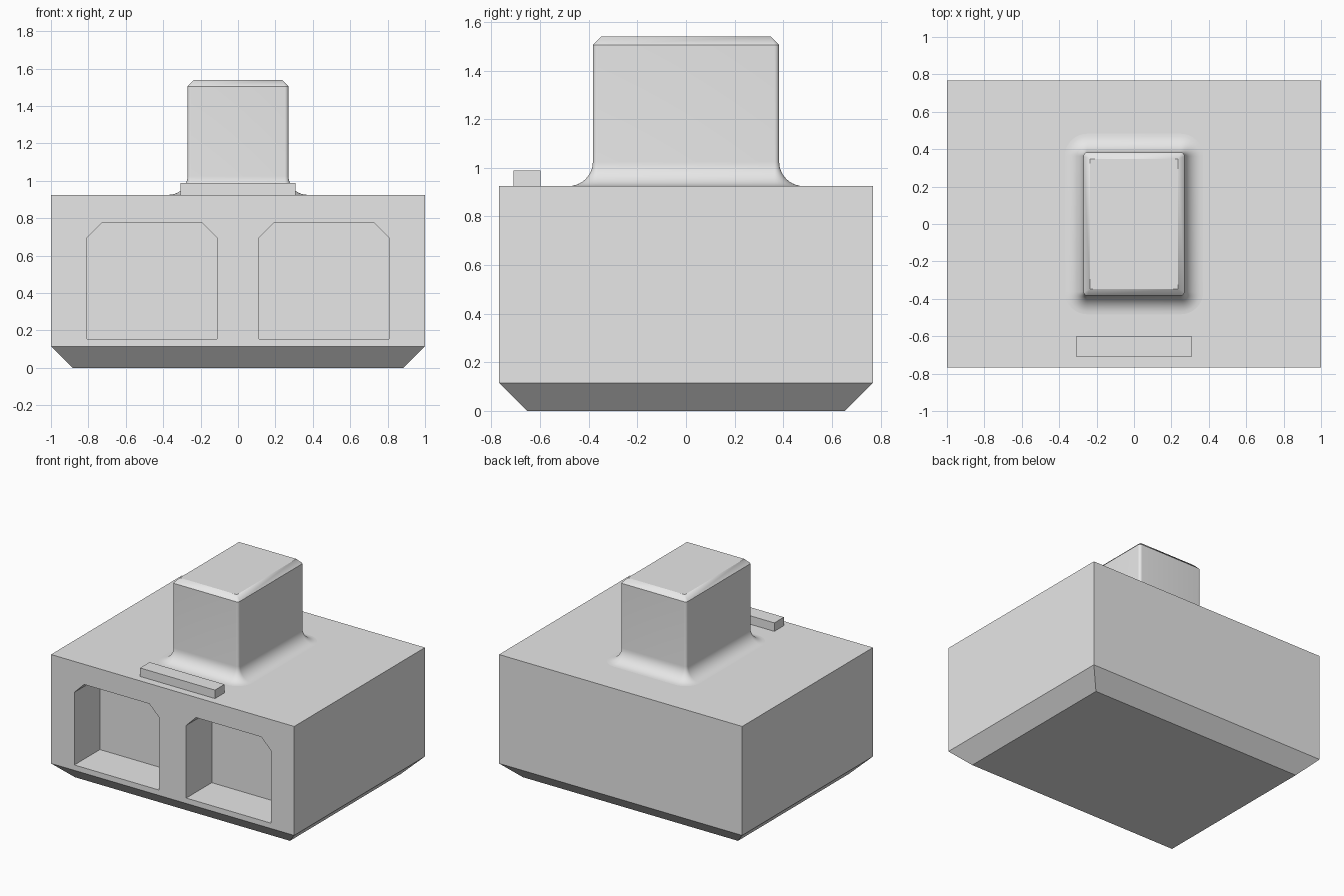
import bpy, bmesh, math

if "Cube" in bpy.data.objects:
    bpy.data.objects.remove(bpy.data.objects["Cube"], do_unlink=True)

# Single plain material
grey = bpy.data.materials.new("plain grey")
grey.use_nodes = True
grey.diffuse_color = (0.8, 0.8, 0.8, 1)
grey.node_tree.nodes["Principled BSDF"].inputs["Base Color"].default_value = grey.diffuse_color


def make(name, rings, cap_start=True):
    """Loft a list of equal-length rings into a capped object."""
    bm = bmesh.new()
    loops = [[bm.verts.new(p) for p in ring] for ring in rings]
    n = len(loops[0])
    for a, b in zip(loops, loops[1:]):
        for i in range(n):
            j = (i + 1) % n
            bm.faces.new((a[i], a[j], b[j], b[i]))
    if cap_start:
        bm.faces.new(loops[0][::-1])
    bm.faces.new(loops[-1])
    bmesh.ops.remove_doubles(bm, verts=bm.verts, dist=0.0001)
    bmesh.ops.recalc_face_normals(bm, faces=bm.faces)
    mesh = bpy.data.meshes.new(name)
    bm.to_mesh(mesh)
    bm.free()
    mesh.materials.append(grey)
    obj = bpy.data.objects.new(name, mesh)
    bpy.context.collection.objects.link(obj)
    return obj


def activate(obj):
    bpy.ops.object.select_all(action='DESELECT')
    obj.select_set(True)
    bpy.context.view_layer.objects.active = obj


def rect(x, y, z, cy=0):
    return [(-x, cy - y, z), (x, cy - y, z), (x, cy + y, z), (-x, cy + y, z)]


def rounded_rect(x, y, r, z, segs=8):
    ring = []
    for k, (sx, sy) in enumerate([(1, 1), (-1, 1), (-1, -1), (1, -1)]):
        for i in range(segs + 1):
            a = math.pi / 2 * (k + i / segs)
            ring.append((sx * (x - r) + r * math.cos(a), sy * (y - r) + r * math.sin(a), z))
    return ring


# Body block with chamfered underside
HX, HY, TOP, CHAMFER = 1.0, 0.768, 0.925, 0.115
body = make("body", [rect(HX - CHAMFER, HY - CHAMFER, 0), rect(HX, HY, CHAMFER), rect(HX, HY, TOP)])

# Two front recesses with clipped upper corners
x0, x1, z0, z1, clip, depth = 0.112, 0.808, 0.155, 0.775, 0.08, 0.3
outline = [(x0, z0), (x1, z0), (x1, z1 - clip), (x1 - clip, z1), (x0 + clip, z1), (x0, z1 - clip)]
for side in (-1, 1):
    cutter = make("recess_cutter", [[(side * x, y, z) for x, z in outline]
                                    for y in (-HY - 0.1, -HY + depth)])
    cutter.hide_render = True
    cut = body.modifiers.new("recess", 'BOOLEAN')
    cut.operation = 'DIFFERENCE'
    cut.solver = 'EXACT'
    cut.object = cutter
    activate(body)
    bpy.ops.object.modifier_apply(modifier=cut.name)
    bpy.data.objects.remove(cutter, do_unlink=True)

# Tower with flared foot and chamfered top
TX, TY, CORNER, FLARE, BEVEL, HEIGHT = 0.27, 0.383, 0.02, 0.1, 0.035, 1.54
steps = 10
rings = []
for i in range(steps, -1, -1):
    t = math.pi / 2 * i / steps
    d = FLARE * (1 - math.cos(t))
    rings.append(rounded_rect(TX + d, TY + d, CORNER + d, TOP + FLARE * (1 - math.sin(t))))
rings.append(rounded_rect(TX, TY, CORNER, HEIGHT - BEVEL))
rings.append(rounded_rect(TX - BEVEL, TY - BEVEL, 0, HEIGHT))
tower = make("tower", rings, cap_start=False)
activate(tower)
bpy.ops.object.shade_smooth_by_angle(angle=math.radians(30))

# Low bar on top near the front edge
make("top_bar", [rect(0.308, 0.056, z, -0.654) for z in (TOP, 0.988)])
